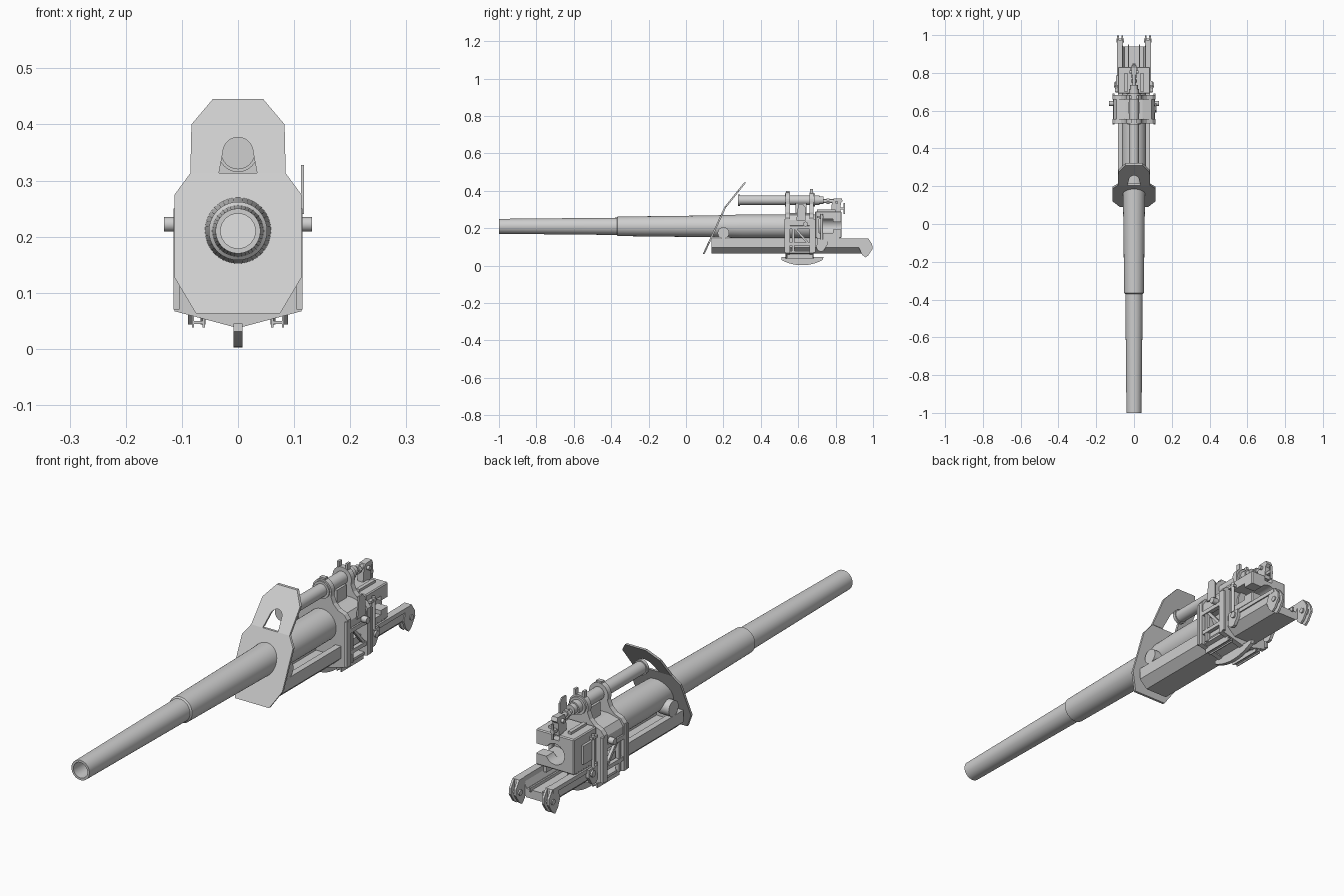
import bpy, bmesh, math
from math import sin, cos, pi, radians

steel = bpy.data.materials.new("pale_grey_steel")
steel.diffuse_color = (0.62, 0.62, 0.62, 1)


def finish(name, bm, mirror=False, smooth=False):
    bmesh.ops.recalc_face_normals(bm, faces=bm.faces)
    me = bpy.data.meshes.new(name)
    bm.to_mesh(me)
    bm.free()
    ob = bpy.data.objects.new(name, me)
    bpy.context.collection.objects.link(ob)
    me.materials.append(steel)
    if mirror:
        ob.modifiers.new("mirror", 'MIRROR')
    if smooth:
        bpy.ops.object.select_all(action='DESELECT')
        ob.select_set(True)
        bpy.context.view_layer.objects.active = ob
        bpy.ops.object.shade_smooth_by_angle(angle=radians(35))
    return ob


def place(axis, a, b, t):
    return {'x': (t, a, b), 'y': (a, t, b), 'z': (a, b, t)}[axis]


def extrude(name, pts, axis, lo, hi, mirror=False, smooth=False, shear=None):
    """Prism of a 2D outline along an axis; shear offsets y by height."""
    bm = bmesh.new()
    rows = [[bm.verts.new(place(axis, a, b, t)) for a, b in pts] for t in (lo, hi)]
    n = len(pts)
    bm.faces.new(rows[0])
    bm.faces.new(rows[1][::-1])
    for i in range(n):
        j = (i + 1) % n
        bm.faces.new((rows[0][i], rows[0][j], rows[1][j], rows[1][i]))
    if shear:
        for v in bm.verts:
            v.co.y += shear(v.co.z)
    return finish(name, bm, mirror, smooth)


def box(name, x, y, z, mirror=False):
    pts = [(y[0], z[0]), (y[1], z[0]), (y[1], z[1]), (y[0], z[1])]
    return extrude(name, pts, 'x', x[0], x[1], mirror)


def arc(ca, cb, r, a0, a1, n):
    return [(ca + r * cos(radians(a0 + (a1 - a0) * i / n)),
             cb + r * sin(radians(a0 + (a1 - a0) * i / n))) for i in range(n + 1)]


def disc(name, axis, c, r, lo, hi, mirror=False, n=24):
    return extrude(name, arc(c[0], c[1], r, 0, 360, n)[:-1], axis, lo, hi, mirror, True)


def lathe(name, prof, z, n=40):
    """Closed (radius, y) profile turned about a lengthwise axis."""
    bm = bmesh.new()
    rings = [[bm.verts.new((r * cos(2 * pi * i / n), y, z + r * sin(2 * pi * i / n)))
              for i in range(n)] for r, y in prof]
    for a, b in zip(rings, rings[1:] + rings[:1]):
        for i in range(n):
            j = (i + 1) % n
            bm.faces.new((a[i], a[j], b[j], b[i]))
    return finish(name, bm, smooth=True)


def both(half):
    """Complete a half outline listed bottom to top on +x."""
    return half + [(-x, z) for x, z in reversed(half) if abs(x) > 1e-6]


# Barrel: tapered chase, stepped jacket, open bore
AX = 0.21
lathe("barrel", [(0.031, -1.0), (0.040, -1.0), (0.046, -0.37), (0.052, -0.365),
                 (0.058, 0.13), (0.063, 0.30), (0.063, 0.72), (0.031, 0.72)], AX)

# Two-part bent shield
extrude("lower_shield", both([(0.075, 0.063), (0.113, 0.127), (0.113, 0.275), (0.085, 0.313)]),
        'y', 0, 0.010, shear=lambda z: 0.09 + (z - 0.063) * 0.46)
arch = [(0.034, 0.313)] + arc(0, 0.350, 0.027, 0, 180, 12) + [(-0.034, 0.313)]
side = [(0.085, 0.313), (0.083, 0.40), (0.045, 0.445)]
extrude("upper_shield", [(-x, z) for x, z in side] + side[::-1] + arch,
        'y', 0, 0.012, shear=lambda z: 0.205 + (z - 0.313) * 0.80)

# Recoil trough, with rails along its edges
extrude("trough", both([(0.050, 0.065), (0.085, 0.097), (0.085, 0.145), (0.060, 0.145),
                        (0.060, 0.125), (0.050, 0.100)]), 'y', 0.137, 0.94)
box("rail_end", (0.060, 0.085), (0.94, 0.975), (0.085, 0.145), True)
box("guide_strip", (0.026, 0.033), (0.15, 0.95), (0.095, 0.112), True)
box("rail_lip", (0.085, 0.090), (0.70, 0.97), (0.128, 0.145), True)
box("trough_front_wall", (-0.06, 0.06), (0.137, 0.150), (0.09, 0.145))
disc("front_roller", 'x', (0.20, 0.175), 0.031, 0.035, 0.085, True)

# Claws at the rear of the rails
claw = [(0.925, 0.095), (0.94, 0.06), (0.958, 0.043), (0.975, 0.055),
        (0.998, 0.09), (0.995, 0.115), (0.975, 0.145), (0.945, 0.145)]
for k, x in enumerate((0.058, 0.080)):
    extrude("claw_plate_%d" % k, claw, 'x', x, x + 0.009, True)
disc("claw_pin", 'x', (0.972, 0.095), 0.011, 0.052, 0.093, True, 16)

# Saddle frames carrying the barrel and the recoil cylinder
CZ = 0.35
half = [(0, 0.037), (0.113, 0.067), (0.113, 0.255), (0.098, 0.274), (0.070, 0.285),
        (0.050, 0.305), (0.040, 0.33)]
frame = half + arc(0, CZ, 0.042, -5, 185, 16) + [(-x, z) for x, z in half[:0:-1]]
for nm, y in (("front_frame", 0.533), ("rear_frame", 0.660)):
    extrude(nm, frame, 'y', y, y + 0.022)
for k, y in enumerate((0.528, 0.682)):
    disc("collar_%d" % k, 'y', (0, CZ), 0.035, y, y + 0.008)
    extrude("frame_rim_%d" % k, [(0.104, 0.07), (0.115, 0.07), (0.115, 0.25), (0.104, 0.25)],
            'y', y - 0.002, y + 0.010, True)
extrude("saddle_body", both([(0.096, 0.20), (0.108, 0.215), (0.108, 0.245), (0.092, 0.270),
                             (0.045, 0.282)]), 'y', 0.55, 0.665)
box("recoil_seat", (-0.030, 0.030), (0.585, 0.645), (0.27, 0.335))
extrude("belly_plate", both([(0, 0.042), (0.100, 0.068), (0.100, 0.078)]), 'y', 0.55, 0.665)

# Open side bracing between the frames
box("side_rail_low", (0.093, 0.110), (0.55, 0.665), (0.108, 0.124), True)
box("side_rail_high", (0.093, 0.112), (0.55, 0.665), (0.195, 0.212), True)
box("side_post", (0.093, 0.108), (0.568, 0.580), (0.07, 0.20), True)
extrude("side_brace", [(0.575, 0.20), (0.590, 0.20), (0.658, 0.122), (0.643, 0.122)],
        'x', 0.094, 0.106, True)
disc("trunnion", 'x', (0.638, 0.222), 0.013, 0.10, 0.132, True, 20)
extrude("sight_plate", [(0.590, 0.24), (0.640, 0.24), (0.640, 0.31), (0.625, 0.328), (0.600, 0.328)],
        'x', 0.112, 0.118)

# Elevating arc below
extrude("elevating_arc", [(0.735, 0.045), (0.51, 0.045)] +
        arc(0.62, 0.23, 0.228, 241, 299, 18), 'x', -0.008, 0.008)
for k, x in enumerate((0.059, 0.078)):
    box("foot_flange_%d" % k, (x, x + 0.004), (0.54, 0.68), (0.038, 0.065), True)
box("foot_web", (0.06, 0.08), (0.54, 0.68), (0.044, 0.050), True)

# Recoil cylinder above the barrel
disc("recoil_cylinder", 'y', (0, CZ), 0.0255, 0.285, 0.715, n=32)
disc("recoil_cap", 'y', (0, CZ), 0.030, 0.277, 0.290, n=32)
disc("recoil_gland", 'y', (0, CZ), 0.020, 0.715, 0.735)
disc("recoil_rod", 'y', (0, 0.345), 0.010, 0.735, 0.80)
disc("rod_nut", 'y', (0, 0.345), 0.017, 0.750, 0.766, n=6)
box("rear_lug", (0.014, 0.024), (0.662, 0.680), (0.38, 0.410), True)
box("front_lug", (-0.012, 0.012), (0.535, 0.553), (0.385, 0.398))

# Breech: main block with a side wedge slot and an open rear
breech = box("breech_block", (-0.085, 0.085), (0.69, 0.832), (0.147, 0.290))
bev = breech.modifiers.new("edge", 'BEVEL')
bev.width = 0.004
bev.segments = 1
cutters = [box("cut_wedge", (0.0, 0.12), (0.712, 0.785), (0.175, 0.250)),
           box("cut_slot", (0.0, 0.12), (0.770, 0.90), (0.192, 0.232)),
           disc("cut_chamber", 'y', (0, AX), 0.042, 0.725, 0.90, n=32),
           box("cut_top", (-0.018, 0.018), (0.80, 0.90), (0.268, 0.32))]
for c in cutters:
    m = breech.modifiers.new(c.name, 'BOOLEAN')
    m.operation = 'DIFFERENCE'
    m.solver = 'EXACT'
    m.object = c
    c.hide_render = True
    c.hide_viewport = False
    c.display_type = 'WIRE'
box("wedge_face", (-0.095, -0.080), (0.712, 0.785), (0.175, 0.250))
box("breech_shoe", (0.045, 0.083), (0.70, 0.82), (0.12, 0.150), True)
box("breech_top_rib", (0.035, 0.050), (0.70, 0.80), (0.288, 0.300), True)

# Rod fork, pin and firing handle on the breech
extrude("rod_fork", [(0.775, 0.285), (0.825, 0.285), (0.828, 0.335), (0.838, 0.345), (0.832, 0.360),
                     (0.790, 0.358), (0.780, 0.335)], 'x', -0.013, 0.013)
disc("fork_pin", 'x', (0.805, 0.338), 0.008, -0.024, 0.024, n=16)
box("handle_stem", (-0.004, 0.004), (0.842, 0.850), (0.275, 0.335))
box("handle_base", (-0.008, 0.008), (0.825, 0.850), (0.300, 0.312))

# Curved side links and small fittings beside the trough
link = arc(0.722, 0.10, 0.025, 150, 300, 8) + [(0.757, 0.112), (0.757, 0.142), (0.70, 0.145)]
extrude("side_link", link, 'x', 0.085, 0.098, True)
disc("link_boss", 'x', (0.735, 0.122), 0.013, 0.09, 0.105, True, 16)
disc("side_peg", 'z', (0.095, 0.725), 0.007, 0.14, 0.275, True, 12)
box("peg_arm", (0.082, 0.100), (0.70, 0.735), (0.255, 0.265), True)
